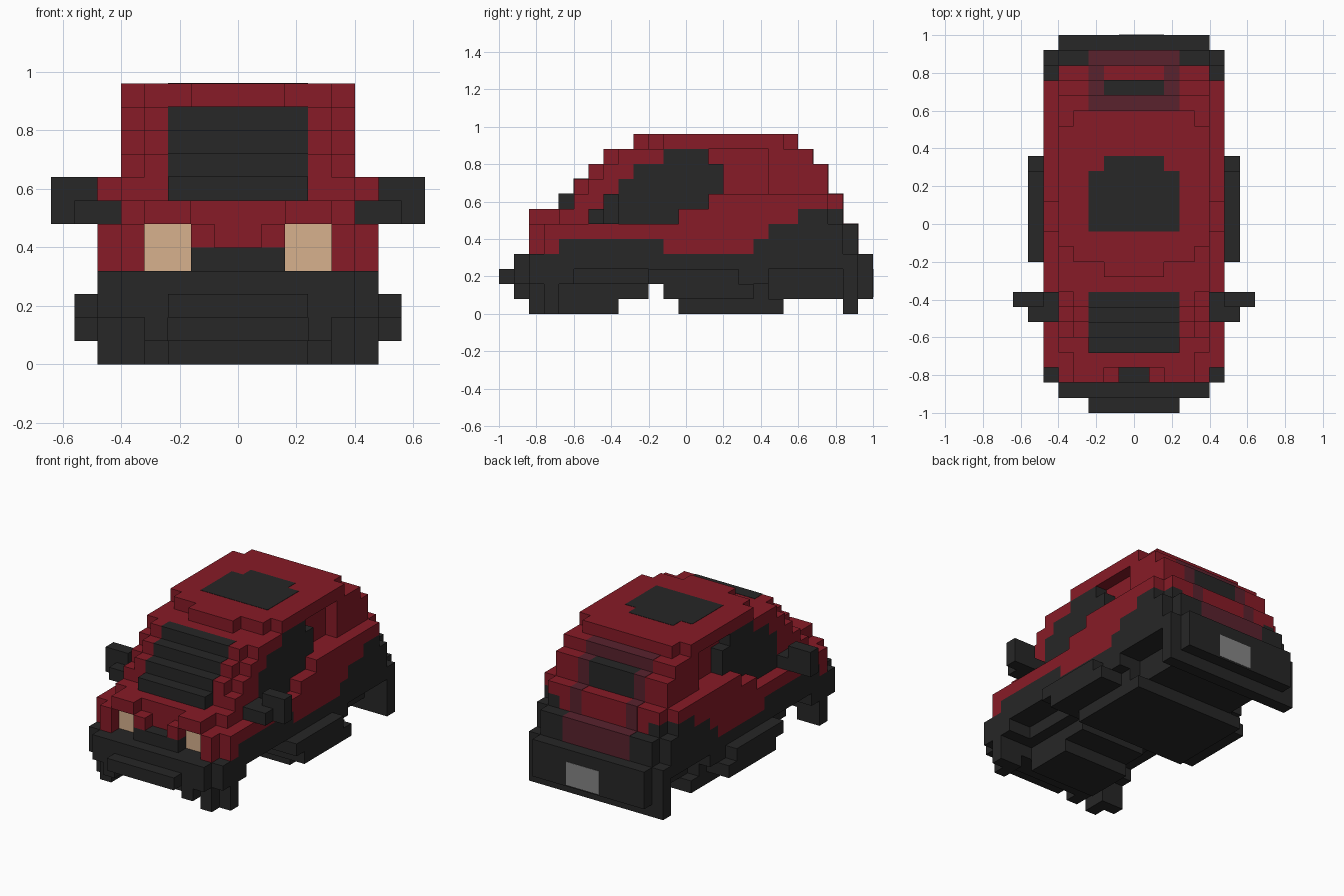
import bpy, bmesh

cube = bpy.data.objects.get("Cube")
if cube:
    bpy.data.objects.remove(cube, do_unlink=True)

E = 0.002  # how far painted panels stand proud


def material(name, r, g, b):
    m = bpy.data.materials.new(name)
    m.diffuse_color = (r, g, b, 1)
    m.use_nodes = True
    bsdf = next(n for n in m.node_tree.nodes if n.type == 'BSDF_PRINCIPLED')
    bsdf.inputs["Base Color"].default_value = (r, g, b, 1)
    return m


RED = material("red paint", 0.245, 0.011, 0.020)
DARK = material("charcoal", 0.020, 0.020, 0.020)
BEIGE = material("headlight beige", 0.68, 0.44, 0.27)
MAROON = material("tail maroon", 0.10, 0.016, 0.027)
GREY = material("plate grey", 0.235, 0.235, 0.235)


def part(name, mat, boxes):
    """Boxes are (x0, x1, y0, y1, z0, z1); x0 = 0 spans the centre,
    x0 > 0 is mirrored, x0 < 0 is used as it is."""
    bm = bmesh.new()
    for x0, x1, y0, y1, z0, z1 in boxes:
        if x0 == 0:
            spans = [(-x1, x1)]
        elif x0 < 0:
            spans = [(x0, x1)]
        else:
            spans = [(x0, x1), (-x1, -x0)]
        for a, b in spans:
            for v in bmesh.ops.create_cube(bm, size=1)["verts"]:
                v.co = ((a + b) / 2 + v.co.x * (b - a),
                        (y0 + y1) / 2 + v.co.y * (y1 - y0),
                        (z0 + z1) / 2 + v.co.z * (z1 - z0))
    me = bpy.data.meshes.new(name)
    bm.to_mesh(me)
    bm.free()
    me.materials.append(mat)
    ob = bpy.data.objects.new(name, me)
    bpy.context.collection.objects.link(ob)


# Lower chassis with open wheel wells
part("chassis", DARK, [
    (0, .48, -.84, .92, .24, .32),
    (0, .48, -.84, -.60, .16, .24),
    (0, .32, -.60, -.20, .16, .24),
    (0, .48, -.20, .44, .16, .24),
    (0, .32, .44, .84, .08, .24),
    (0, .48, .84, .92, .08, .24),
    (0, .40, -.84, -.68, .08, .16),
    (.40, .48, -.76, -.68, .08, .16),
])
part("engine_sump", DARK, [
    (0, .24, -.68, -.36, 0, .16),
    (0, .24, -.36, -.20, .08, .16),
])
part("belly", DARK, [
    (0, .40, -.12, .44, .08, .16),
    (0, .40, -.04, .52, 0, .08),
])
part("front_feet", DARK, [
    (.32, .40, -.84, -.68, 0, .08),
    (.40, .48, -.76, -.68, 0, .08),
])
part("rear_skid", DARK, [(0, .48, .84, .92, 0, .08)])
part("side_skirts", DARK, [
    (.40, .56, -.12, .36, .08, .16),
    (.48, .56, -.20, .28, .16, .24),
])

# Bumpers
part("front_bumper", DARK, [
    (0, .40, -.92, -.84, .16, .32),
    (.24, .32, -.92, -.84, .08, .16),
    (0, .24, -1.0, -.92, .16, .24),
])
part("rear_bumper", DARK, [(0, .40, .92, 1.0, .08, .32)])
part("number_plate", GREY, [(-.08, .16, .996, 1.0 + E, .09, .24)])

# Nose: fenders, grille and recessed headlights
part("nose", RED, [
    (.32, .40, -.84, -.68, .32, .48),
    (.40, .48, -.76, -.68, .32, .48),
    (0, .16, -.76, -.68, .40, .48),
    (.08, .16, -.84, -.76, .40, .48),
])
part("grille", DARK, [(0, .16, -.84, -.68, .32, .40)])
part("headlights", BEIGE, [(.16, .32, -.76, -.68, .32, .48)])
part("hood", RED, [
    (.16, .32, -.84, -.76, .48, .56),
    (0, .32, -.76, -.68, .48, .56),
    (0, .40, -.68, -.36, .48, .56),
])

# Lower body: dark trim steps up towards the tail
part("trim", DARK, [
    (0, .48, -.68, -.12, .32, .40),
    (0, .48, .36, .84, .32, .40),
    (0, .48, .44, .84, .40, .48),
    (0, .40, .84, .92, .32, .48),
    (0, .48, .60, .76, .48, .56),
    (.32, .40, .76, .84, .48, .56),
])
part("doors", RED, [
    (0, .48, -.68, -.12, .40, .48),
    (0, .48, -.12, .36, .32, .48),
    (0, .48, .36, .44, .40, .48),
    (0, .48, -.04, .60, .48, .56),
    (0, .48, .12, .76, .56, .64),
])
part("tail_panel", RED, [
    (0, .32, .76, .84, .48, .56),
    (0, .40, .76, .84, .56, .64),
])

# Cabin, stepping back layer by layer, with rounded front pillars
cabin = [(0, .40, -.60, -.36, .56, .64)]
for z, front, glass_front, glass_back, back in [
        (.64, -.60, -.36, .20, .76),
        (.72, -.52, -.28, .20, .76),
        (.80, -.44, -.12, .12, .68)]:
    cabin += [(0, .32, front, front + .08, z, z + .08),
              (0, .40, front + .08, glass_front, z, z + .08),
              (0, .32, glass_back, .44, z, z + .08),
              (0, .40, .44, back, z, z + .08)]
part("cabin", RED, cabin)
part("side_windows", DARK, [
    (0, .40, -.36, -.04, .48, .56),
    (0, .40, -.36, .12, .56, .64),
    (0, .40, -.36, .20, .64, .72),
    (0, .40, -.28, .20, .72, .80),
    (0, .40, -.12, .12, .80, .88),
])
part("roof", RED, [
    (0, .16, -.28, -.20, .88, .96),
    (0, .32, -.20, -.12, .88, .96),
    (0, .40, -.12, .52, .88, .96),
    (0, .32, .52, .60, .88, .96),
])
part("sunroof", DARK, [
    (0, .24, -.04, .28, .956, .96 + E),
    (0, .16, .28, .36, .956, .96 + E),
])

# Stepped windscreen
part("windscreen", DARK, [
    (0, .24, y - E, y + .08, z, z + .08 + E)
    for y, z in [(-.68, .56), (-.60, .64), (-.52, .72), (-.44, .80)]])

# Stepped tail: rear window, its frame and the lower lamp panel
part("rear_window", DARK, [(0, .16, .68, .76 + E, .64, .80 + E)])
part("tail_frame", MAROON, [
    (0, .24, .60, .68 + E, .80, .88 + E),
    (.16, .24, .68, .76 + E, .64, .80 + E),
    (.16, .24, .76, .84 + E, .48, .64 + E),
    (0, .24, .84, .92 + E, .32, .48 + E),
])

# Door mirrors
part("door_mirrors", DARK, [
    (.40, .56, -.52, -.44, .48, .56),
    (.40, .64, -.44, -.36, .48, .56),
    (.48, .64, -.44, -.36, .56, .64),
])
